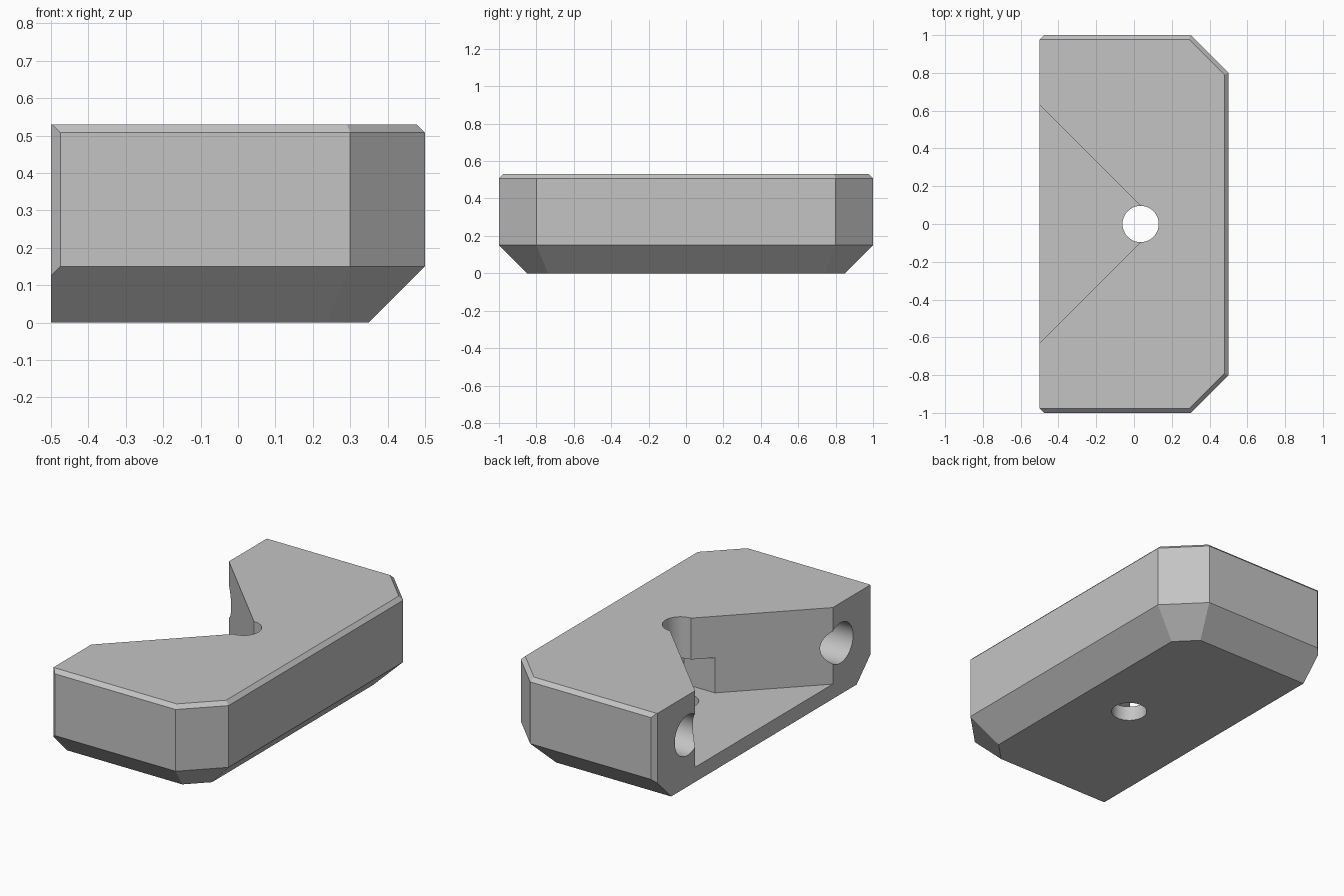
import bpy, bmesh, math
from mathutils import Vector, Matrix

old = bpy.data.objects.get("Cube")
if old:
    bpy.data.objects.remove(old, do_unlink=True)

HEIGHT = 0.53
FLOOR = 0.086       # floor of the V notch
BORE_X = 0.035      # centre of the vertical bore

gray = bpy.data.materials.new("plain gray")
gray.use_nodes = True
gray.diffuse_color = (0.55, 0.55, 0.55, 1)
gray.node_tree.nodes["Principled BSDF"].inputs["Base Color"].default_value = gray.diffuse_color


def add_object(name, bm):
    bmesh.ops.recalc_face_normals(bm, faces=bm.faces)
    mesh = bpy.data.meshes.new(name)
    bm.to_mesh(mesh)
    bm.free()
    mesh.materials.append(gray)
    obj = bpy.data.objects.new(name, mesh)
    bpy.context.collection.objects.link(obj)
    return obj


def prism(name, outline, low, high, matrix=Matrix()):
    bm = bmesh.new()
    face = bm.faces.new([bm.verts.new((x, y, low)) for x, y in outline])
    top = bmesh.ops.extrude_face_region(bm, geom=[face])["geom"]
    bmesh.ops.translate(bm, vec=(0, 0, high - low),
                        verts=[v for v in top if isinstance(v, bmesh.types.BMVert)])
    bm.transform(matrix)
    return add_object(name, bm)


def ring(radius, sides, cx=0.0):
    return [(cx + radius * math.cos(math.tau * i / sides),
             radius * math.sin(math.tau * i / sides)) for i in range(sides)]


def slice_off(bm, point, normal):
    geom = bm.verts[:] + bm.edges[:] + bm.faces[:]
    bmesh.ops.bisect_plane(bm, geom=geom, dist=1e-5, plane_co=point,
                           plane_no=normal, clear_outer=True)
    bmesh.ops.holes_fill(bm, edges=[e for e in bm.edges if e.is_boundary])


# Block body, bevelled by slicing planes
bm = bmesh.new()
bmesh.ops.create_cube(bm, size=1)
bm.transform(Matrix.Translation((0, 0, HEIGHT / 2)) @ Matrix.Diagonal((1, 2, HEIGHT, 1)))
for side in (-1, 1):
    slice_off(bm, (0.5, side * 0.8, 0), (1, side, 0))
    slice_off(bm, (-0.5, side * 0.975, 0), (-1, side, 0))

# Wide lower bevel and narrow upper bevel, on every side but the notched one
walls = [((0.5, 0), (1, 0))]
for side in (-1, 1):
    walls += [((0, side), (0, side)), ((0.5, side * 0.8), (1, side))]
for (px, py), direction in walls:
    out = Vector((*direction, 0)).normalized()
    slice_off(bm, (px, py, 0.15), out - Vector((0, 0, 1)))
    slice_off(bm, (px, py, HEIGHT - 0.022), out + Vector((0, 0, 1)))
body = add_object("clamp_block", bm)

# Cutters: V notch, vertical bore, nut pocket and two screw holes
tip = BORE_X + 0.096
cutters = [
    prism("notch_cutter", [(tip, 0), (tip - 0.9, 0.9), (tip - 0.9, -0.9)], FLOOR, 1),
    prism("bore_cutter", ring(0.096, 48, BORE_X), -0.2, 1),
    prism("nut_pocket_cutter", ring(0.215, 6, BORE_X), FLOOR, 0.29),
]
for side in (-1, 1):
    place = Matrix.Translation((0, side * 0.7, 0.298)) @ Matrix.Rotation(math.pi / 2, 4, "Y")
    cutters.append(prism("screw_hole_cutter", ring(0.117, 48), -0.7, 0.05, place))

bpy.context.view_layer.objects.active = body
for cutter in cutters:
    cutter.hide_render = True
    mod = body.modifiers.new("cut", "BOOLEAN")
    mod.operation = "DIFFERENCE"
    mod.solver = "EXACT"
    mod.object = cutter
    bpy.ops.object.modifier_apply(modifier=mod.name)
for cutter in cutters:
    bpy.data.objects.remove(cutter, do_unlink=True)

# Smooth bores, crisp edges elsewhere
bpy.ops.object.select_all(action="DESELECT")
body.select_set(True)
bpy.ops.object.shade_smooth_by_angle(angle=math.radians(20))
